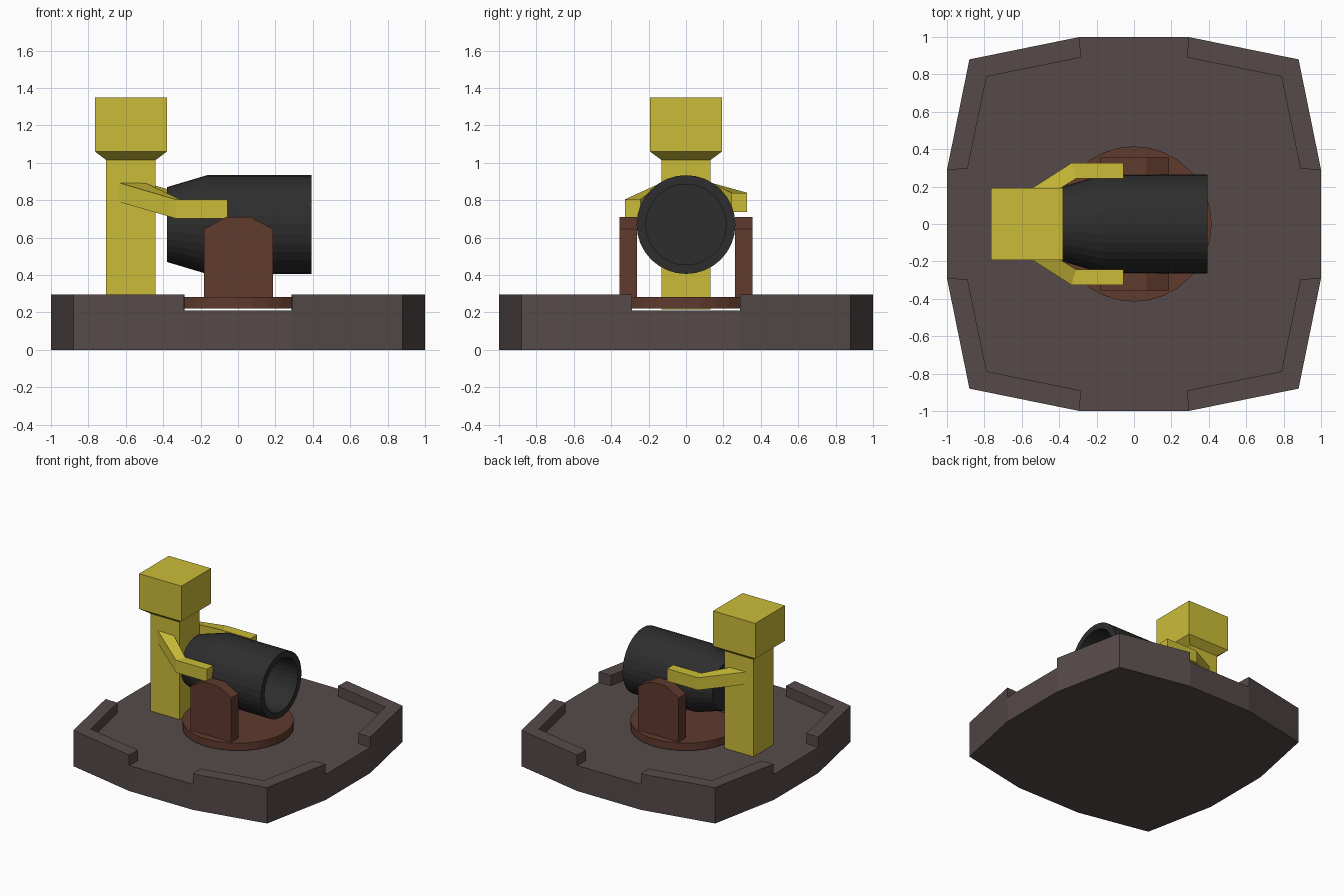
import bpy, bmesh
from math import cos, sin, pi

if "Cube" in bpy.data.objects:
    bpy.data.objects.remove(bpy.data.objects["Cube"])


def material(name, rgb):
    m = bpy.data.materials.new(name)
    m.diffuse_color = (*rgb, 1)
    m.use_nodes = True
    m.node_tree.nodes["Principled BSDF"].inputs["Base Color"].default_value = m.diffuse_color
    return m


STONE = material("dark_stone", (0.092, 0.068, 0.068))
RUST = material("rust_brown", (0.115, 0.043, 0.027))
IRON = material("black_iron", (0.027, 0.027, 0.027))
YELLOW = material("yellow", (0.60, 0.50, 0.04))


def loft(name, rings, mat):
    """Skin a list of equally long point loops and cap both ends."""
    bm = bmesh.new()
    loops = [[bm.verts.new(p) for p in ring] for ring in rings]
    n = len(loops[0])
    for a, b in zip(loops, loops[1:]):
        for i in range(n):
            j = (i + 1) % n
            bm.faces.new((a[i], a[j], b[j], b[i]))
    bm.faces.new(loops[0])
    bm.faces.new(loops[-1])
    bmesh.ops.recalc_face_normals(bm, faces=bm.faces)
    me = bpy.data.meshes.new(name)
    bm.to_mesh(me)
    bm.free()
    me.materials.append(mat)
    ob = bpy.data.objects.new(name, me)
    bpy.context.collection.objects.link(ob)
    return ob


def prism(name, outline, z0, z1, mat):
    return loft(name, [[(x, y, z) for x, y in outline] for z in (z0, z1)], mat)


def circle(r, n=32):
    return [(r * cos(2 * pi * i / n), r * sin(2 * pi * i / n)) for i in range(n)]


def rect(x0, x1, w, z):
    return [(x0, -w, z), (x1, -w, z), (x1, w, z), (x0, w, z)]


# Twelve-sided base slab: one side repeated by quarter turns
side = [(-0.29, -1), (0.29, -1), (0.88, -0.88)]
outline = []
for _ in range(4):
    outline += side
    side = [(-y, x) for x, y in side]
prism("base", outline, 0, 0.21, STONE)

# Low corner walls
corner = [(0.29, 1), (0.88, 0.88), (1, 0.29), (0.89, 0.295), (0.788, 0.788), (0.285, 0.89)]
for sx in (-1, 1):
    for sy in (-1, 1):
        prism("corner_wall", [(sx * x, sy * y) for x, y in corner], 0.21, 0.295, STONE)

# Turntable and the two carriage cheeks
prism("turntable", circle(0.415), 0.22, 0.282, RUST)
cheek = [(-0.182, 0.27), (0.187, 0.27), (0.187, 0.645), (0.068, 0.71), (-0.065, 0.71), (-0.182, 0.645)]
for s in (-1, 1):
    loft("carriage_cheek", [[(x, s * y, z) for x, z in cheek] for y in (0.262, 0.355)], RUST)

# Hollow barrel, turned about the x axis
barrel = [(-0.38, 0.2), (-0.165, 0.264), (0.392, 0.264), (0.392, 0.215), (-0.2, 0.215)]
loft("barrel", [[(x, a, 0.67 + b) for a, b in circle(r)] for x, r in barrel], IRON)

# Gunner: square body flaring into a larger head
loft("gunner_body", [rect(-0.705, -0.44, 0.131, z) for z in (0.215, 1.015)], YELLOW)
loft("gunner_head", [rect(-0.705, -0.44, 0.131, 1.015),
                     rect(-0.764, -0.38, 0.192, 1.06),
                     rect(-0.764, -0.38, 0.192, 1.35)], YELLOW)

# Bent arms: sections of (outer x, outer y, inner x, inner y, top z)
for name, s, hand, shoulder in (("right_arm", -1, 0.805, 0.895), ("left_arm", 1, 0.84, 0.895)):
    sections = [(-0.055, 0.326, -0.055, 0.243, hand),
                (-0.335, 0.326, -0.31, 0.243, hand),
                (-0.642, 0.129, -0.50, 0.125, shoulder)]
    loft(name, [[(ox, s * oy, z - 0.102), (ix, s * iy, z - 0.102),
                 (ix, s * iy, z), (ox, s * oy, z)]
                for ox, oy, ix, iy, z in sections], YELLOW)
